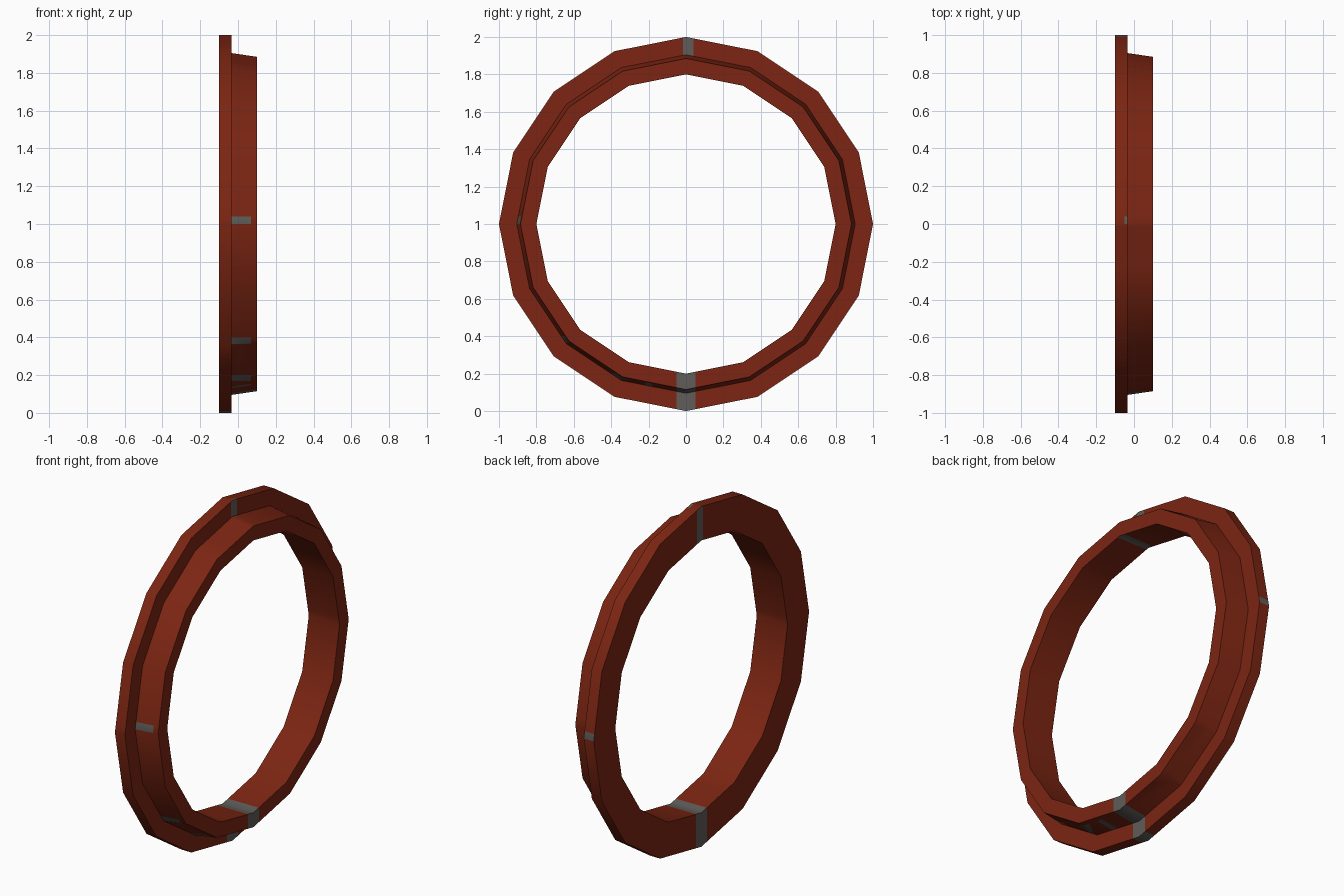
import bpy, bmesh, math
from mathutils import Vector

if "Cube" in bpy.data.objects:
    bpy.data.objects.remove(bpy.data.objects["Cube"])

SIDES = 16


def material(name, colour):
    m = bpy.data.materials.new(name)
    m.diffuse_color = (*colour, 1)
    m.use_nodes = True
    m.node_tree.nodes["Principled BSDF"].inputs["Base Color"].default_value = m.diffuse_color
    return m


rust = material("rust red", (0.20, 0.0185, 0.006))
grey = material("bare grey", (0.115, 0.108, 0.10))

# Wheel rim cross-section (x, radius): tall flange, tapered tread, plain bore
profile = [(-0.1, 0.8), (-0.1, 1.0), (-0.035, 1.0),
           (-0.035, 0.905), (0.1, 0.885), (0.1, 0.8)]

bm = bmesh.new()
rings = []
for i in range(SIDES):
    a = 2 * math.pi * i / SIDES
    rings.append([bm.verts.new((x, r * math.sin(a), 1 + r * math.cos(a)))
                  for x, r in profile])
for i in range(SIDES):
    p, q = rings[i], rings[(i + 1) % SIDES]
    for k in range(len(profile)):
        n = (k + 1) % len(profile)
        bm.faces.new((p[k], p[n], q[n], q[k]))
bmesh.ops.recalc_face_normals(bm, faces=bm.faces)


# Cut the faces along the borders of the grey patches
def cut(axis, value):
    co, no = Vector((0, 0, 0)), Vector((0, 0, 0))
    co[axis], no[axis] = value, 1
    bmesh.ops.bisect_plane(bm, geom=bm.verts[:] + bm.edges[:] + bm.faces[:],
                           plane_co=co, plane_no=no, dist=1e-5)


for x in (-0.05, 0.07):
    cut(0, x)
for y in (-0.22, -0.18, -0.05, -0.015, 0.04, 0.05):
    cut(1, y)
for z in (0.168, 0.20, 0.364, 0.40, 1.0, 1.04):
    cut(2, z)


def is_grey(f):
    x, y, z = f.calc_center_median()
    r = math.hypot(y, z - 1)
    side = abs(f.normal.x) < 0.5
    outward = f.normal.y * y + f.normal.z * (z - 1) > 0
    if z < 0.5 and abs(y) < 0.05:                  # bottom joint strip
        return True
    if z > 1.5 and -0.015 < y < 0.04:              # top strip
        if not side:
            return x < 0
        return not outward or (r > 0.95 and x > -0.05 and y > 0)
    if side and outward:
        if r > 0.95:                               # mark on flange edge
            return y > 0 and 1.0 < z < 1.04
        if x < 0.07 and y < 0:                     # marks on tread
            return (1.0 < z < 1.04 or 0.364 < z < 0.40
                    or (0.168 < z < 0.20) or (z < 0.168 and -0.22 < y < -0.18))
    return False


for f in bm.faces:
    f.material_index = int(is_grey(f))

mesh = bpy.data.meshes.new("wheel_rim")
bm.to_mesh(mesh)
bm.free()
mesh.materials.append(rust)
mesh.materials.append(grey)
rim = bpy.data.objects.new("wheel_rim", mesh)
bpy.context.collection.objects.link(rim)
bpy.context.view_layer.objects.active = rim
rim.select_set(True)
bpy.ops.object.shade_smooth_by_angle(angle=math.radians(30))
